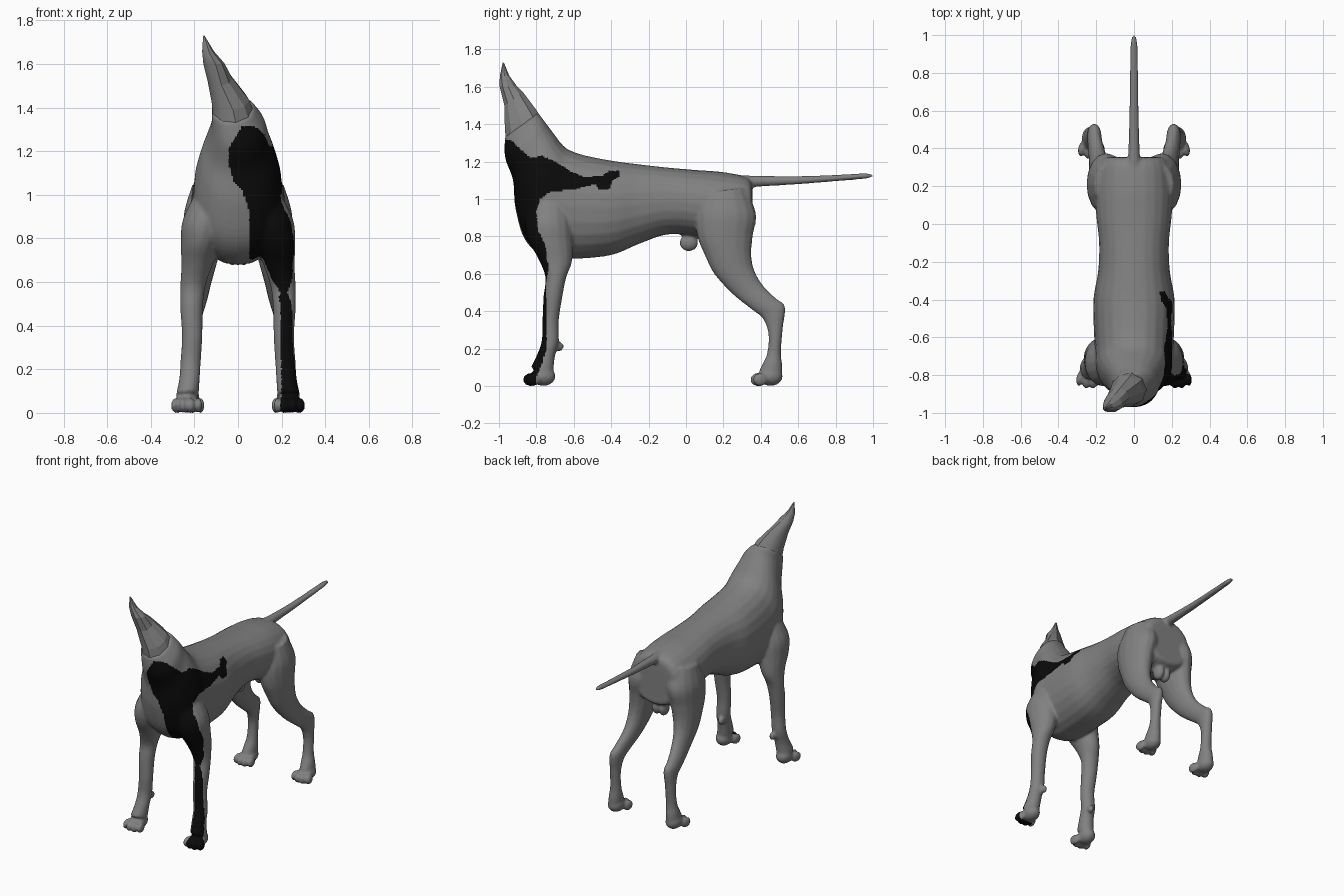
import bpy, bmesh, math
from mathutils import Matrix, Vector


def material(name, v):
    m = bpy.data.materials.new(name)
    m.diffuse_color = (v, v, v, 1)
    return m


GREY = material("grey coat", 0.22)
BLACK = material("black patch", 0.003)


def smooth_rings(rings, steps):
    """Catmull-Rom interpolation between cross-sections."""
    out, n = [], len(rings)
    for i in range(n - 1):
        a, b, c, d = (rings[min(max(j, 0), n - 1)] for j in (i - 1, i, i + 1, i + 2))
        for s in range(steps):
            t = s / steps
            out.append([0.5 * (2 * q + (r - p) * t + (2 * p - 5 * q + 4 * r - w) * t * t
                               + (3 * q - p - 3 * r + w) * t ** 3)
                        for p, q, r, w in zip(a, b, c, d)])
    return out + [list(rings[-1])]


def loft(bm, rings, sides=24, steps=5, mirror=1, power=1.0):
    """Each ring: y, z of one edge; y, z of the opposite edge; centre x; half width."""
    loops = []
    for y1, z1, y2, z2, cx, hw in smooth_rings(rings, steps):
        loop = []
        for k in range(sides):
            a = 2 * math.pi * k / sides
            c, s = math.cos(a), math.sin(a)
            c = math.copysign(abs(c) ** power, c)
            s = math.copysign(abs(s) ** power, s)
            loop.append(bm.verts.new((mirror * (cx + hw * c),
                                      (y1 + y2) / 2 + s * (y1 - y2) / 2,
                                      (z1 + z2) / 2 + s * (z1 - z2) / 2)))
        loops.append(loop)
    for a, b in zip(loops, loops[1:]):
        for k in range(sides):
            bm.faces.new((a[k], a[(k + 1) % sides], b[(k + 1) % sides], b[k]))
    bm.faces.new(loops[0])
    bm.faces.new(loops[-1])


def blob(bm, loc, radii, turn=0):
    m = Matrix.Translation(loc) @ Matrix.Rotation(turn, 4, 'Z') @ Matrix.Diagonal((*radii, 1))
    bmesh.ops.create_icosphere(bm, subdivisions=3, radius=1, matrix=m)


def make(name, bm, smooth=True):
    bmesh.ops.recalc_face_normals(bm, faces=bm.faces)
    me = bpy.data.meshes.new(name)
    bm.to_mesh(me)
    bm.free()
    ob = bpy.data.objects.new(name, me)
    bpy.context.collection.objects.link(ob)
    me.materials.append(GREY)
    for p in me.polygons:
        p.use_smooth = smooth
    return ob


body = bmesh.new()

# Torso, chest and lower neck: back edge, belly edge, centre, half width
loft(body, [
    (.355, 1.03, .355, .82, 0, .11), (.335, 1.11, .34, .77, 0, .18),
    (.2, 1.143, .2, .75, 0, .205), (.05, 1.155, .05, .80, 0, .20),
    (-.1, 1.168, -.1, .81, 0, .185), (-.25, 1.185, -.25, .76, 0, .19),
    (-.4, 1.205, -.4, .70, 0, .215), (-.55, 1.235, -.6, .68, 0, .212),
    (-.63, 1.265, -.75, .69, 0, .205), (-.67, 1.30, -.86, .78, 0, .20),
    (-.70, 1.34, -.912, .95, 0, .175), (-.73, 1.38, -.925, 1.1, 0, .145),
    (-.76, 1.42, -.967, 1.22, 0, .122), (-.79, 1.46, -.968, 1.33, -.025, .097),
], power=0.9)

FRONT_LEG = [
    (-.83, 1.0, -.63, 1.0, .11, .09), (-.86, .88, -.61, .88, .15, .105),
    (-.845, .78, -.605, .76, .172, .09), (-.79, .68, -.61, .66, .19, .07),
    (-.752, .58, -.64, .58, .207, .058), (-.762, .48, -.66, .48, .213, .052),
    (-.768, .35, -.68, .35, .21, .047), (-.772, .24, -.68, .24, .217, .047),
    (-.80, .16, -.70, .16, .222, .047), (-.83, .10, -.71, .07, .232, .052)]
HIND_LEG = [
    (.09, 1.03, .32, 1.06, .12, .09), (.05, .92, .375, .92, .145, .102),
    (.06, .8, .357, .8, .16, .09), (.10, .7, .35, .7, .17, .077),
    (.15, .6, .365, .62, .18, .062), (.25, .49, .41, .54, .19, .048),
    (.35, .41, .48, .47, .205, .04), (.41, .36, .53, .425, .21, .037),
    (.44, .28, .518, .31, .215, .034), (.435, .18, .508, .18, .217, .036),
    (.41, .12, .515, .11, .222, .043), (.39, .08, .515, .05, .225, .045)]

# Legs with paws, toes and dewclaw pads, on both sides
for side in (-1, 1):
    loft(body, FRONT_LEG, 16, mirror=side)
    loft(body, HIND_LEG, 16, mirror=side)
    blob(body, (side * .20, -.678, .21), (.02, .024, .026))
    for px, py, rear in ((.235, -.775, -.714), (.225, .44, .515)):
        blob(body, (side * px, py + .012, .052), (.052, .065, .052))
        for i in range(4):
            t = i - 1.5
            reach = .058 if abs(t) < 1 else .043
            blob(body, (side * (px + t * .034), py - reach, .034),
                 (.0195, .04, .035), side * t * .12)

# Sheath and pouch under the rear
blob(body, (0, .015, .765), (.032, .05, .045))
for side in (-1, 1):
    blob(body, (side * .025, .28, .73), (.032, .045, .055))

# Tail
loft(body, [(.26, 1.13, .28, 1.04, 0, .045), (.36, 1.125, .36, 1.062, 0, .032),
            (.6, 1.122, .6, 1.078, 0, .025), (.85, 1.132, .85, 1.098, 0, .021),
            (.96, 1.138, .96, 1.108, 0, .018), (1.0, 1.13, 1.0, 1.118, 0, .008)], 14)

# Fuse everything into one skin
dog = make("dog_body", body)
rm = dog.modifiers.new("fuse", 'REMESH')
rm.mode = 'VOXEL'
rm.voxel_size = 0.0095
sm = dog.modifiers.new("soften", 'SMOOTH')
sm.factor = 0.5
sm.iterations = 3
dg = bpy.context.evaluated_depsgraph_get()
skin = bpy.data.meshes.new_from_object(dog.evaluated_get(dg))
dog.modifiers.clear()
dog.data = skin
skin.materials.clear()
skin.materials.append(GREY)
skin.materials.append(BLACK)

# Black patch: side outline (y, z) limited by an inner edge (z, x)
OUTLINE = [
    (-1.1, 1.33), (-.93, 1.31), (-.88, 1.26), (-.83, 1.22), (-.77, 1.23), (-.7, 1.2),
    (-.62, 1.15), (-.55, 1.12), (-.45, 1.12), (-.41, 1.15), (-.36, 1.15), (-.35, 1.12),
    (-.39, 1.1), (-.41, 1.05), (-.47, 1.05), (-.48, 1.08), (-.6, 1.05), (-.72, 1.04),
    (-.78, 1.0), (-.8, .93), (-.79, .83), (-.75, .75), (-.735, .62), (-.748, .55),
    (-.745, .2), (-.77, .12), (-.8, .05), (-.8, -.1), (-1.1, -.1)]
INNER = [(-.1, .18), (.1, .2), (.5, .195), (.6, .165), (.68, .1), (.71, .05), (.93, .05),
         (1.02, .02), (1.06, -.02), (1.13, -.04), (1.22, -.04), (1.33, .03)]


def inside(y, z):
    hit = False
    for (y1, z1), (y2, z2) in zip(OUTLINE, OUTLINE[1:] + OUTLINE[:1]):
        if (z1 > z) != (z2 > z) and y < y1 + (z - z1) * (y2 - y1) / (z2 - z1):
            hit = not hit
    return hit


def inner_edge(z):
    for (z1, x1), (z2, x2) in zip(INNER, INNER[1:]):
        if z1 <= z <= z2:
            return x1 + (x2 - x1) * (z - z1) / (z2 - z1)
    return 9


for p in skin.polygons:
    x, y, z = p.center
    p.use_smooth = True
    p.material_index = int(y < -.3 and x > inner_edge(z) and inside(y, z))

# Twisted neck stump, faceted on its open side
neck = bmesh.new()
loft(neck, [(-.765, 1.425, -.963, 1.28, -.018, .102), (-.805, 1.485, -.97, 1.385, -.037, .088),
            (-.87, 1.57, -.972, 1.5, -.085, .058), (-.905, 1.605, -.997, 1.6, -.112, .05),
            (-.945, 1.66, -.996, 1.655, -.138, .028), (-.972, 1.725, -.98, 1.73, -.156, .004)],
     sides=9, steps=1)
stump = make("neck_stump", neck)
for p in stump.data.polygons:
    p.use_smooth = p.normal.x < -.1
